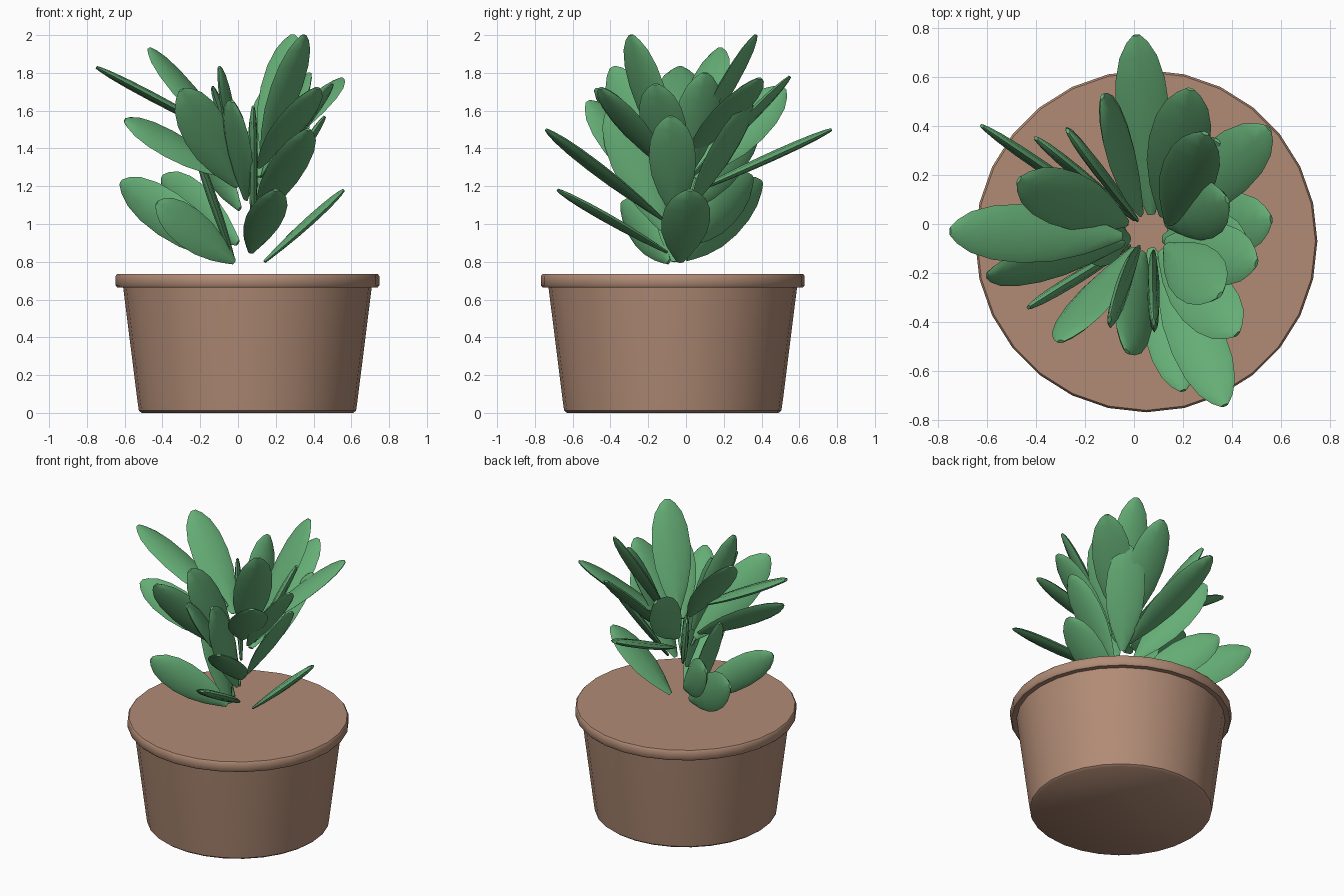
import bpy, bmesh, math
from mathutils import Vector

cube = bpy.data.objects.get("Cube")
if cube:
    bpy.data.objects.remove(cube)


def material(name, rgb):
    m = bpy.data.materials.new(name)
    m.use_nodes = True
    m.diffuse_color = (*rgb, 1)
    m.node_tree.nodes["Principled BSDF"].inputs["Base Color"].default_value = (*rgb, 1)
    return m


clay = material("clay brown", (0.44, 0.26, 0.18))
green = material("leaf green", (0.13, 0.42, 0.18))


def loft(name, rings, mat, angle):
    """Skin a list of equal-length point rings and cap both ends."""
    bm = bmesh.new()
    loops = [[bm.verts.new(p) for p in ring] for ring in rings]
    for a, b in zip(loops, loops[1:]):
        for i in range(len(a)):
            j = (i + 1) % len(a)
            bm.faces.new((a[i], a[j], b[j], b[i]))
    bm.faces.new(loops[0][::-1])
    bm.faces.new(loops[-1])
    bmesh.ops.recalc_face_normals(bm, faces=bm.faces)
    me = bpy.data.meshes.new(name)
    bm.to_mesh(me)
    bm.free()
    me.materials.append(mat)
    ob = bpy.data.objects.new(name, me)
    bpy.context.collection.objects.link(ob)
    bpy.ops.object.select_all(action='DESELECT')
    ob.select_set(True)
    bpy.context.view_layer.objects.active = ob
    bpy.ops.object.shade_smooth_by_angle(angle=math.radians(angle))
    return ob


def circle(radius, z, n=28):
    return [(0.05 + radius * math.sin(math.tau * i / n),
             -0.07 + radius * math.cos(math.tau * i / n), z) for i in range(n)]


# Pot: tapered body with a rounded foot, and a lip closed over the top
pot_profile = [(0.56, 0), (0.575, 0.012), (0.582, 0.06), (0.658, 0.665), (0.69, 0.665),
               (0.698, 0.675), (0.698, 0.725), (0.69, 0.735)]
loft("pot", [circle(r, z) for r, z in pot_profile], clay, 40)

# Leaf outline: position along the leaf, relative half width
OUTLINE = [(0, 0.15), (0.08, 0.35), (0.22, 0.66), (0.4, 0.92), (0.58, 1),
           (0.75, 0.92), (0.88, 0.7), (0.96, 0.4), (1, 0.14)]


def leaf(name, base, tip, width=0.25, facing=(0, 0, 1)):
    base, tip = Vector(base), Vector(tip)
    d = (tip - base).normalized()
    normal = Vector(facing)
    normal = (normal - d * normal.dot(d)).normalized()
    side = d.cross(normal)
    rings = []
    for t, w in OUTLINE:
        c = base.lerp(tip, t)
        rings.append([c + side * (math.cos(a) * w * width / 2)
                      + normal * (math.sin(a) * (0.2 + 0.8 * w) * 0.025)
                      for a in (math.tau * i / 8 for i in range(8))])
    loft(name, rings, green, 50)


# Low leaves
leaf("low_leaf_left", (0.14, -0.03, 0.8), (0.56, 0.02, 1.18), 0.26)
leaf("low_leaf_front", (0.07, -0.1, 0.85), (0.2, -0.68, 1.18), 0.21)
leaf("low_leaf_front_right", (-0.02, -0.09, 0.8), (-0.43, -0.34, 1.11), 0.22, (0.55, -0.8, 0))
leaf("low_leaf_back_right", (-0.03, 0, 0.82), (-0.62, 0.4, 1.22), 0.25, (0.57, 0.82, 0))
leaf("low_leaf_back", (0, 0.02, 0.9), (-0.4, 0.35, 1.25), 0.24, (0.6, 0.8, 0))
leaf("low_leaf_right", (-0.02, -0.06, 0.8), (-0.22, -0.05, 1.38), 0.24, (0.9, 0, 0.35))

# Middle leaves
leaf("mid_leaf_left", (0.12, -0.06, 1.05), (0.46, -0.08, 1.57))
leaf("mid_leaf_back", (0.07, 0.04, 1.17), (0.01, 0.77, 1.5), 0.22)
leaf("mid_leaf_back_left", (0.12, 0.03, 1.1), (0.34, 0.34, 1.65))
leaf("mid_leaf_front", (0.11, -0.13, 1.03), (0.37, -0.74, 1.5), 0.23)
leaf("mid_leaf_front_narrow", (0.08, -0.12, 0.97), (0.08, -0.4, 1.62), 0.24, (1, 0, 0.1))
leaf("mid_leaf_front_right", (0.04, -0.12, 1.13), (-0.03, -0.52, 1.65), 0.24, (0.75, 0.4, 0.45))
leaf("mid_leaf_right", (-0.04, -0.08, 1.25), (-0.6, -0.21, 1.55), 0.22, (0.4, -0.6, 0.6))
leaf("mid_leaf_back_right", (0.01, 0.02, 1.08), (-0.27, 0.38, 1.57), 0.24, (0.7, 0.55, 0.1))

# High leaves
leaf("high_leaf_back", (0.12, 0.03, 1.25), (0.23, 0.55, 1.78))
leaf("high_leaf_back_left", (0.13, 0.01, 1.35), (0.55, 0.39, 1.77))
leaf("high_leaf_left", (0.13, 0, 1.25), (0.38, 0.1, 1.8))
leaf("high_leaf_left_front", (0.13, -0.07, 1.25), (0.5, -0.16, 1.74))
leaf("high_leaf_front_left", (0.11, -0.11, 1.3), (0.42, -0.45, 1.72))
leaf("high_leaf_front", (0.02, -0.1, 1.25), (-0.1, -0.39, 1.83), 0.23, (0.95, -0.2, 0.1))
leaf("high_leaf_front_right", (0, -0.1, 1.2), (-0.3, -0.48, 1.71), 0.25, (0.4, -0.87, -0.4))
leaf("high_leaf_right", (-0.05, -0.05, 1.46), (-0.75, -0.03, 1.83), 0.24, (0.45, 0, 0.9))
leaf("high_leaf_back_right", (-0.03, 0, 1.4), (-0.47, 0.18, 1.93), 0.24, (0.6, -0.45, 0.65))
leaf("high_leaf_back_narrow", (0.03, 0.04, 1.25), (-0.13, 0.52, 1.72), 0.24, (0.8, 0.1, 0.5))

# Tallest leaves
leaf("top_leaf_back", (0.14, 0, 1.35), (0.29, 0.37, 2.0), 0.23)
leaf("top_leaf_front", (0.13, -0.09, 1.35), (0.35, -0.29, 2.0), 0.25)
